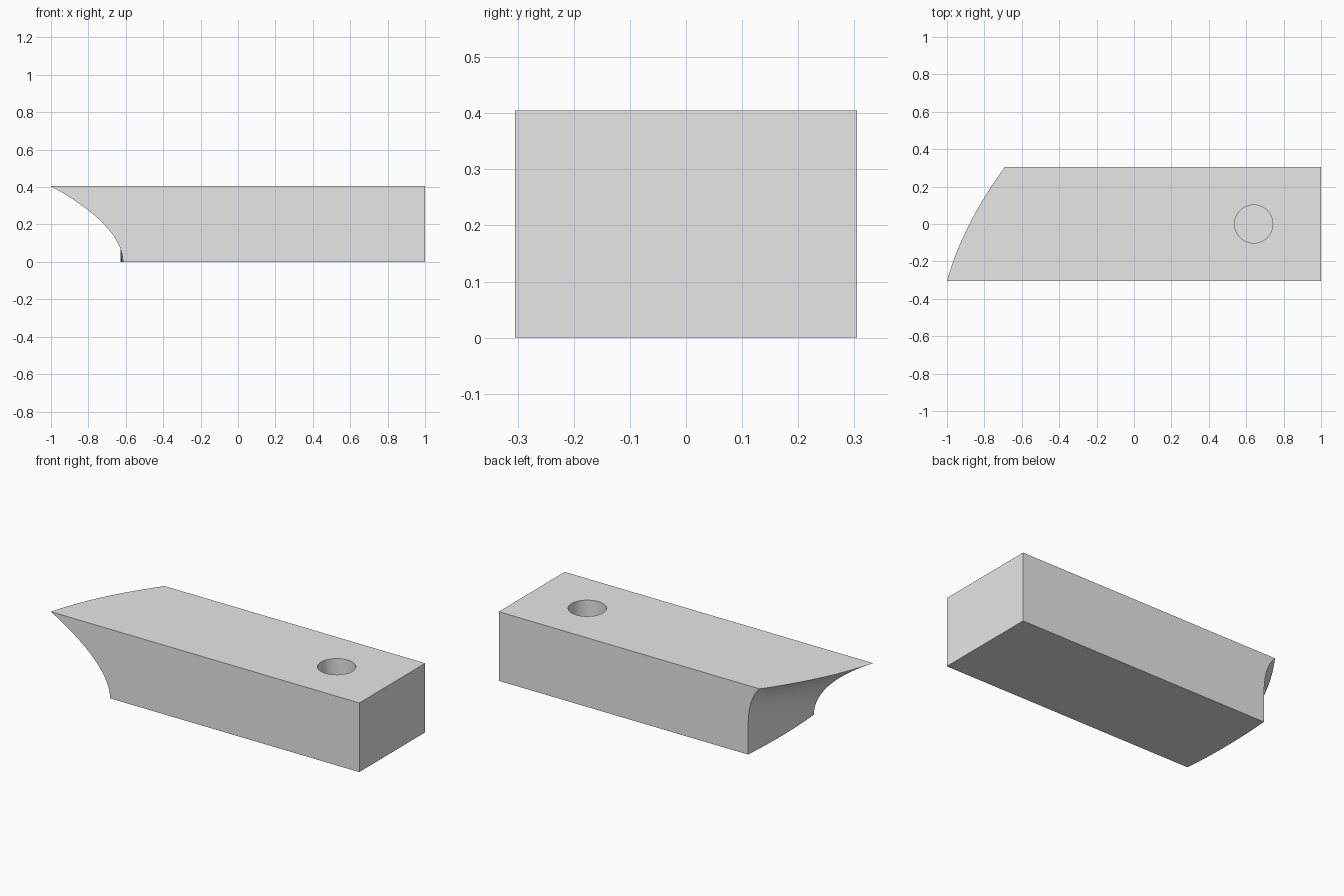
import bpy
import bmesh
import math

cube = bpy.data.objects.get("Cube")
if cube:
    bpy.data.objects.remove(cube, do_unlink=True)

HALF_WIDTH, HEIGHT = 0.305, 0.405
ROWS, COLS = 20, 20

grey = bpy.data.materials.new("plain grey")
grey.use_nodes = True
grey.diffuse_color = (0.8, 0.8, 0.8, 1)
grey.node_tree.nodes["Principled BSDF"].inputs["Base Color"].default_value = (0.8, 0.8, 0.8, 1)


def scooped_x(s, t):
    """Position of the scooped end; s runs front to back (-1..1), t bottom to top (0..1)."""
    foot = -0.615 - 0.013 * (1 - s * s)
    rim = -0.88 + 0.155 * s + 0.035 * s * s
    power = 1.9 + 3.1 * (s + 1) / 2
    return foot + (rim - foot) * t ** power


# Block with one scooped, slanting end
bm = bmesh.new()
grid = []
for i in range(COLS + 1):
    s = 2 * i / COLS - 1
    grid.append([bm.verts.new((scooped_x(s, j / ROWS), s * HALF_WIDTH, HEIGHT * j / ROWS))
                 for j in range(ROWS + 1)])
for i in range(COLS):
    for j in range(ROWS):
        bm.faces.new((grid[i][j], grid[i][j + 1], grid[i + 1][j + 1], grid[i + 1][j]))

# Square end and the four flat sides
fb, ft, bt, bb = [bm.verts.new((1, y * HALF_WIDTH, z * HEIGHT))
                  for y, z in ((-1, 0), (-1, 1), (1, 1), (1, 0))]
bm.faces.new((fb, ft, bt, bb))
bm.faces.new(grid[0] + [ft, fb])
bm.faces.new(grid[-1] + [bt, bb])
bm.faces.new([column[0] for column in grid] + [bb, fb])
bm.faces.new([column[-1] for column in grid] + [bt, ft])
bmesh.ops.recalc_face_normals(bm, faces=bm.faces)
mesh = bpy.data.meshes.new("block")
bm.to_mesh(mesh)
bm.free()
mesh.materials.append(grey)
block = bpy.data.objects.new("block", mesh)
bpy.context.collection.objects.link(block)

# Blind round hole in the top
HOLE_DEPTH = 0.3
bpy.ops.mesh.primitive_cylinder_add(vertices=48, radius=0.102, depth=2 * HOLE_DEPTH,
                                    location=(0.64, 0, HEIGHT))
cutter = bpy.context.object
cutter.name = "hole_cutter"
cutter.hide_render = True
cutter.data.materials.append(grey)

bpy.ops.object.select_all(action="DESELECT")
block.select_set(True)
bpy.context.view_layer.objects.active = block
hole = block.modifiers.new("hole", "BOOLEAN")
hole.operation = "DIFFERENCE"
hole.solver = "EXACT"
hole.object = cutter
bpy.ops.object.modifier_apply(modifier=hole.name)
bpy.data.objects.remove(cutter, do_unlink=True)

bpy.ops.object.shade_smooth_by_angle(angle=math.radians(25))
